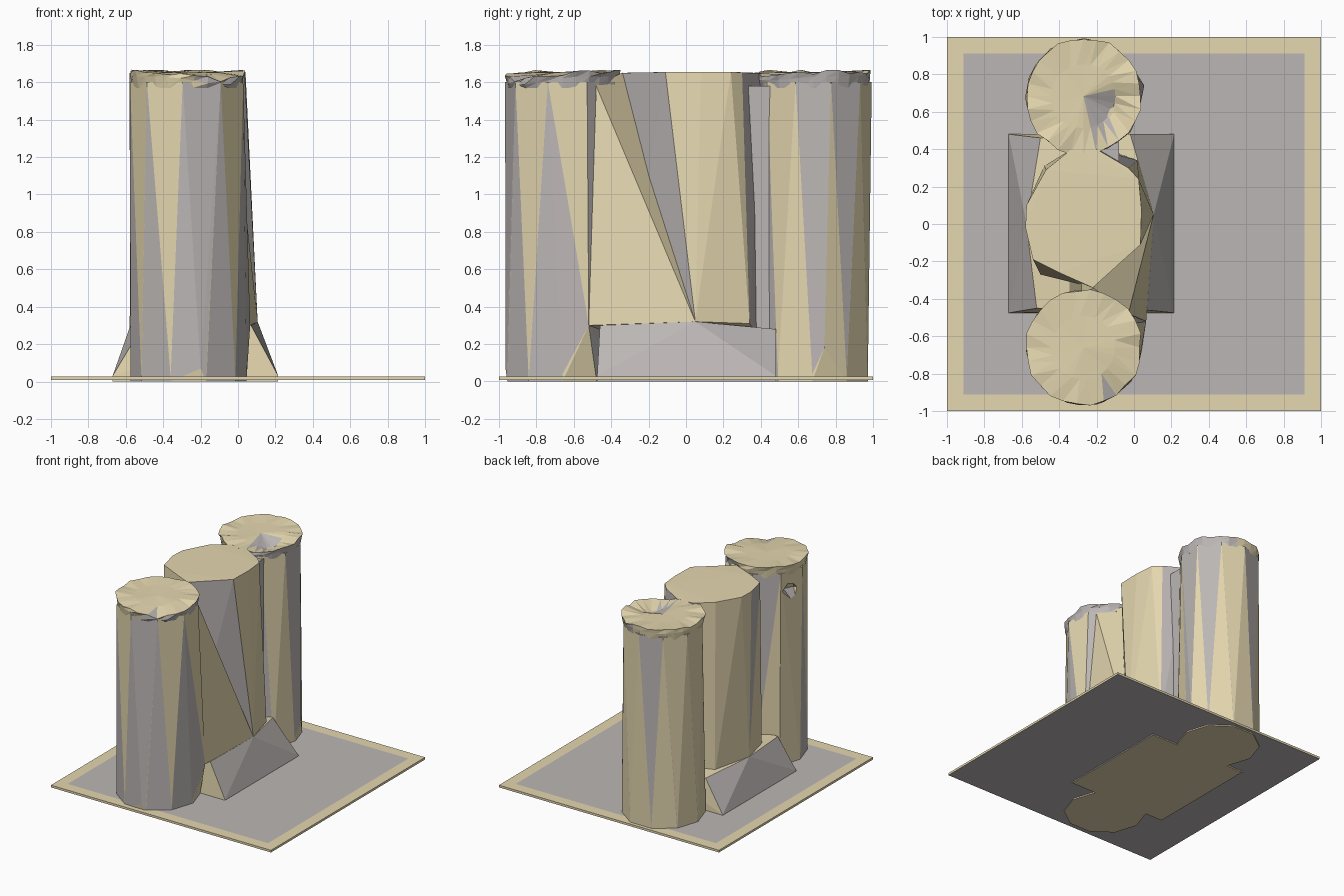
import bpy, bmesh, math, random
from mathutils import Vector

if "Cube" in bpy.data.objects:
    bpy.data.objects.remove(bpy.data.objects["Cube"])

random.seed(4)


def material(name, color):
    m = bpy.data.materials.new(name)
    m.diffuse_color = color
    m.use_nodes = True
    m.node_tree.nodes["Principled BSDF"].inputs["Base Color"].default_value = m.diffuse_color
    return m


TAN = material("sandstone", (0.78, 0.68, 0.43, 1))
GREY = material("grey_stone", (0.5, 0.47, 0.46, 1))


def finish(name, bm, color=lambda f: 0):
    bmesh.ops.recalc_face_normals(bm, faces=bm.faces)
    bm.normal_update()
    for f in bm.faces:
        f.material_index = color(f)
    me = bpy.data.meshes.new(name)
    bm.to_mesh(me)
    bm.free()
    me.materials.append(TAN)
    me.materials.append(GREY)
    ob = bpy.data.objects.new(name, me)
    bpy.context.collection.objects.link(ob)
    return ob


def hull(name, pts, color=lambda f: 0):
    bm = bmesh.new()
    for p in pts:
        bm.verts.new(p)
    res = bmesh.ops.convex_hull(bm, input=bm.verts)
    junk = [g for g in set(res["geom_interior"] + res["geom_unused"])
            if isinstance(g, bmesh.types.BMVert) and g.is_valid]
    bmesh.ops.delete(bm, geom=junk, context='VERTS')
    return finish(name, bm, color)


def ring(cx, cy, r, z, n, turn=0.0, jit=0.0, zjit=0.0):
    pts = []
    for i in range(n):
        a = 2 * math.pi * i / n + turn
        q = r + random.uniform(-jit, jit)
        pts.append((cx + q * math.cos(a), cy + q * math.sin(a),
                    z + random.uniform(-zjit, zjit)))
    return pts


def mottled(f):
    return int(abs(f.normal.z) < 0.5 and random.random() < 0.35)


# Ragged, partly sunken cap of a round column
def cap(name, cx, cy, r, n, dip_angle, dip, chip_angle, chip):
    near = lambda i, a: max(0, math.cos(2 * math.pi * i / n - math.radians(a))) ** 4
    low = ring(cx, cy, r - 0.015, 1.57, n)
    rim = ring(cx, cy, r, 1.655, n, 0, 0.009, 0.012)
    rim = [(x, y, z - chip * near(i, chip_angle)) for i, (x, y, z) in enumerate(rim)]
    lip = [(x, y, 1.63 - chip * near(i, chip_angle))
           for i, (x, y, z) in enumerate(ring(cx, cy, r - 0.005, 1.62, n, 0, 0.006))]
    inner = [(x, y, z - dip * near(i, dip_angle))
             for i, (x, y, z) in enumerate(ring(cx, cy, r * 0.55, 1.655, n))]
    bm = bmesh.new()
    rows = [[bm.verts.new(p) for p in row] for row in (low, lip, rim, inner)]
    top = bm.verts.new((cx, cy, 1.652))
    for a, b in zip(rows, rows[1:]):
        for i in range(n):
            j = (i + 1) % n
            bm.faces.new((a[i], a[j], b[j]))
            bm.faces.new((a[i], b[j], b[i]))
    for i in range(n):
        bm.faces.new((rows[-1][i], rows[-1][(i + 1) % n], top))
    bm.faces.new(rows[0][::-1])
    return finish(name, bm, lambda f: int((f.normal.z < 0.95 and f.normal.x > 0.1)))


P = (0.105, 0.05, 0.32)      # right ridge point of the footing
Q = (0.065, -0.52, 0.30)     # right foot of the front column
L = (-0.575, 0.0, 0.30)      # left ridge point of the footing
B = (-0.22, -0.34, 1.652)    # front corner of the middle column

# Sloping footing block
footing_pts = [(x, y, z) for x in (-0.67, 0.215) for y in (-0.475, 0.48) for z in (0, 0.03)]
footing = hull("footing", footing_pts + [P, L, (0.07, -0.46, 0.30), (-0.02, 0.48, 0.28),
                                         (-0.52, -0.45, 0.28), (-0.5, 0.46, 0.28)],
               lambda f: int(abs(f.normal.x) > 0.5))

# Middle column, faceted and flaring down to the footing
middle_top = [(-0.58, -0.02), (-0.575, 0.1), (-0.47, 0.29), (-0.34, 0.395), (-0.2, 0.4),
              (-0.03, 0.3), (0.025, 0.24), (0.04, 0.08), (0.035, -0.11), B[:2], (-0.4, -0.26), (-0.54, -0.19)]
middle = hull("middle_column",
              [(x, y, 1.652 + random.uniform(-.004, .004)) for x, y in middle_top] +
              [P, L, (0.02, 0.34, 0.31), (-0.48, 0.31, 0.25), (-0.5, -0.27, 0.25), (-0.22, -0.34, 0.2),
               (-0.2, 0.42, 0.2)], mottled)

# Walls bridging the gaps between columns
front_web = hull("front_web", [(-0.03, -0.48, 1.58), B, P, Q, (-0.28, -0.45, 1.57),
                               (-0.35, -0.3, 0.2), (-0.35, -0.5, 0.2), (-0.28, -0.3, 1.6)])
back_web = hull("back_web", [(x, y, z) for x, y in ((-0.3, 0.36), (-0.3, 0.46), (-0.08, 0.32), (-0.08, 0.46))
                             for z in (0.2, 1.58)], lambda f: 1)

# Front and back columns: coarse shaft, round foot and ragged cap
front = hull("front_column", ring(-0.265, -0.66, 0.31, 0, 10) + ring(-0.265, -0.66, 0.31, 0.04, 10) +
             ring(-0.27, -0.66, 0.308, 1.6, 9, 0.44) + [Q, (-0.2, -0.965, 0.07)], mottled)
back = hull("back_column", ring(-0.27, 0.675, 0.312, 0, 10) + ring(-0.27, 0.675, 0.312, 0.04, 10) +
            ring(-0.27, 0.685, 0.308, 1.6, 10, 0.3) + [(0.055, 0.74, 0.18)], mottled)
front_cap = cap("front_cap", -0.27, -0.66, 0.308, 26, -60, 0.015, -50, 0.045)
back_cap = cap("back_cap", -0.27, 0.683, 0.31, 28, -30, 0.06, -55, 0.02)

# Broken hollow in the left side of the front column
hollow = hull("hollow", ring(-0.6, -0.55, 0.1, 1.45, 7) +
              [(-0.59, -0.6, 1.3), (-0.6, -0.55, 1.58)], lambda f: int(random.random() < 0.5))


def apply_boolean(target, other, op, remove=True):
    mod = target.modifiers.new(op.lower(), 'BOOLEAN')
    mod.operation = op
    mod.solver = 'EXACT'
    mod.object = other
    bpy.context.view_layer.objects.active = target
    bpy.ops.object.modifier_apply(modifier=mod.name)
    if remove:
        bpy.data.objects.remove(other)


apply_boolean(front, hollow, 'DIFFERENCE')
for part in (front_cap, front_web, middle, back_web, back, back_cap, footing):
    apply_boolean(front, part, 'UNION')
front.name = "column_row"

# Thin square plate with a grey field and a sandstone border
bm = bmesh.new()
bmesh.ops.create_cube(bm, size=1)
for v in bm.verts:
    v.co = Vector((v.co.x * 2, v.co.y * 2, 0.018 + v.co.z * 0.018))
bm.normal_update()
lid = [f for f in bm.faces if f.normal.z > 0.9]
bmesh.ops.inset_region(bm, faces=lid, thickness=0.09, use_even_offset=True)
plate = finish("base_plate", bm, lambda f: int(
    f.normal.z < -0.9 or (f.normal.z > 0.9 and f.calc_center_median().xy.length < 0.01)))
apply_boolean(plate, front, 'DIFFERENCE', remove=False)
